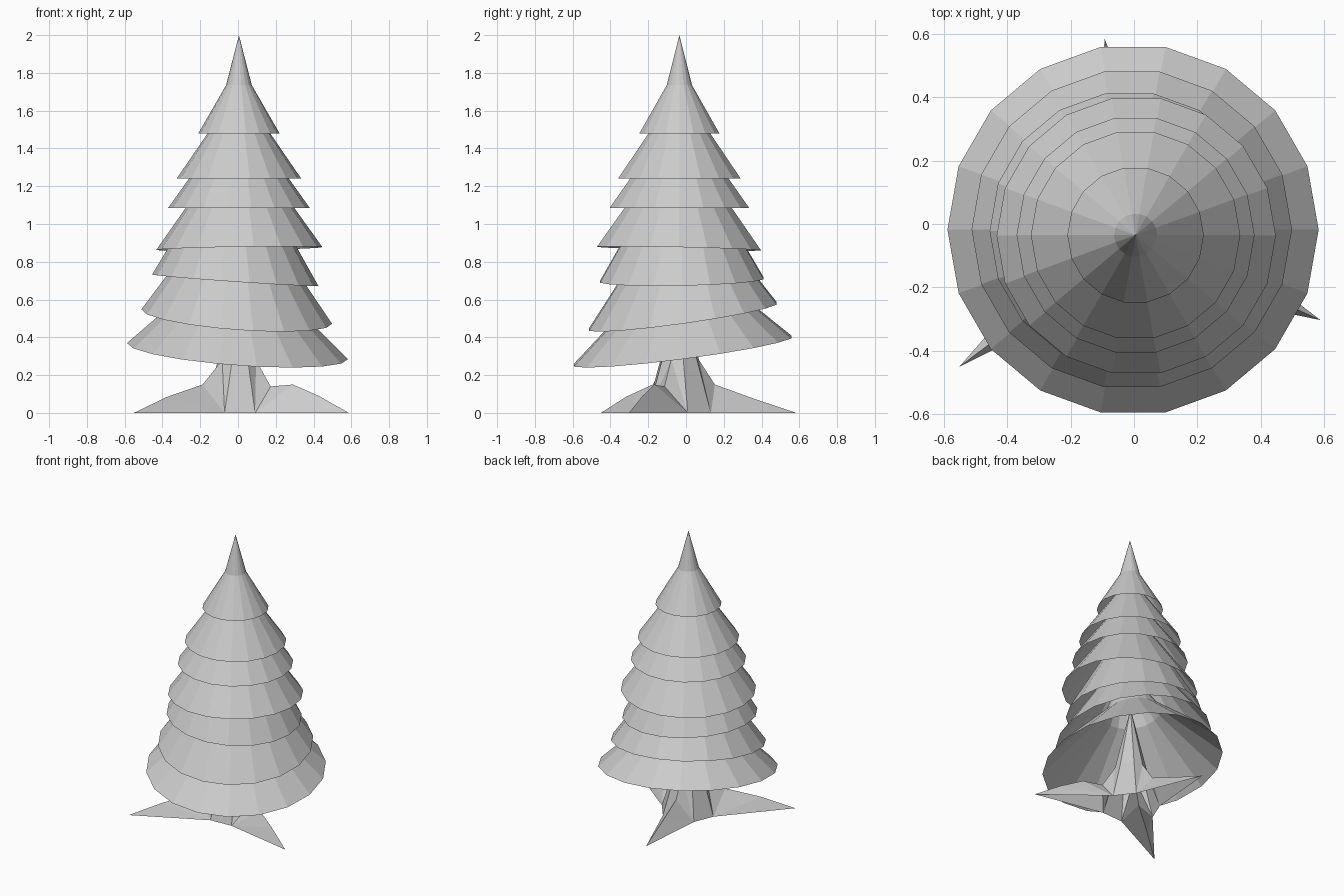
import bpy, bmesh
from math import sin, cos, radians

if "Cube" in bpy.data.objects:
    bpy.data.objects.remove(bpy.data.objects["Cube"])

SIDES = 18


def make_object(name, bm):
    bmesh.ops.recalc_face_normals(bm, faces=bm.faces)
    mesh = bpy.data.meshes.new(name)
    bm.to_mesh(mesh)
    bm.free()
    ob = bpy.data.objects.new(name, mesh)
    bpy.context.collection.objects.link(ob)
    return ob


def ring(bm, r, z, tier):
    # one tilted 18-sided ring around the tier's own centre
    cx, cy, sx, sy = tier
    pts = [(r * cos(radians(20 * i)), r * sin(radians(20 * i))) for i in range(SIDES)]
    return [bm.verts.new((cx + x, cy + y, z + sx * x + sy * y)) for x, y in pts]


# Foliage tiers, each an open cone with a steeper tip nested inside the tier above:
# rim radius, rim z, shoulder radius, shoulder z, tip z, (centre x, centre y, slope x, slope y)
up = (0.005, -0.035, 0, 0)
tiers = [
    (0.215, 1.48, 0.068, 1.735, 2.00, up),
    (0.33, 1.24, 0.104, 1.57, 1.86, up),
    (0.375, 1.085, 0.119, 1.445, 1.75, up),
    (0.44, 0.87, 0.139, 1.295, 1.65, (0.007, -0.037, 0.017, -0.022)),
    (0.44, 0.703, 0.139, 1.22, 1.55, (-0.015, -0.022, -0.068, 0.02)),
    (0.505, 0.51, 0.160, 0.995, 1.35, (-0.007, -0.017, -0.075, 0.14)),
    (0.585, 0.327, 0.185, 0.70, 1.05, (-0.003, -0.018, -0.073, 0.13)),
]
for n, (r1, z1, r0, z0, ztip, t) in enumerate(tiers):
    bm = bmesh.new()
    rim, shoulder = ring(bm, r1, z1, t), ring(bm, r0, z0, t)
    h = ztip - z0
    tip = bm.verts.new((t[0] - t[2] * h, t[1] - t[3] * h, ztip))
    for i in range(SIDES):
        j = (i + 1) % SIDES
        bm.faces.new((rim[i], rim[j], shoulder[j], shoulder[i]))
        bm.faces.new((shoulder[i], shoulder[j], tip))
    make_object(f"foliage_tier_{n + 1}", bm)

# Trunk with three ridged roots: angle, valley offsets, ridge points (radius, z) from shoulder to tip
roots = [
    (-24.5, (-37, 38), [(0.19, 0.14), (0.32, 0.15), (0.47, 0.09), (0.645, 0)]),
    (98.5, (-37, 36), [(0.19, 0.15), (0.40, 0.075), (0.625, 0)]),
    (217.0, (-36, 31), [(0.235, 0.15), (0.47, 0.085), (0.69, 0)]),
]
bm = bmesh.new()


def polar(angle, r, z):
    return bm.verts.new((r * cos(radians(angle)), -0.035 + r * sin(radians(angle)), z))


valleys, low = [], []
peak = bm.verts.new((0, -0.035, 0.74))
for ang, offsets, ridge_pts in roots:
    ridge = [polar(ang, r, z) for r, z in ridge_pts]
    lo = [polar(ang + d, 0.105, 0.28) for d in (-36, 0, 36)]
    for side, off in zip((0, 2), offsets):
        v = polar(ang + off, 0.19, 0)
        valleys.append(v)
        for p, q in zip(ridge, ridge[1:]):
            bm.faces.new((v, p, q))
        bm.faces.new((v, ridge[0], lo[1]))
        bm.faces.new((v, lo[1], lo[side]))
    low += lo
for k in range(3):
    a, b = 3 * k + 2, (3 * k + 3) % 9
    bm.faces.new((valleys[2 * k + 1], valleys[(2 * k + 2) % 6], low[b], low[a]))
for i in range(9):
    bm.faces.new((low[i], low[(i + 1) % 9], peak))
make_object("trunk_and_roots", bm)
